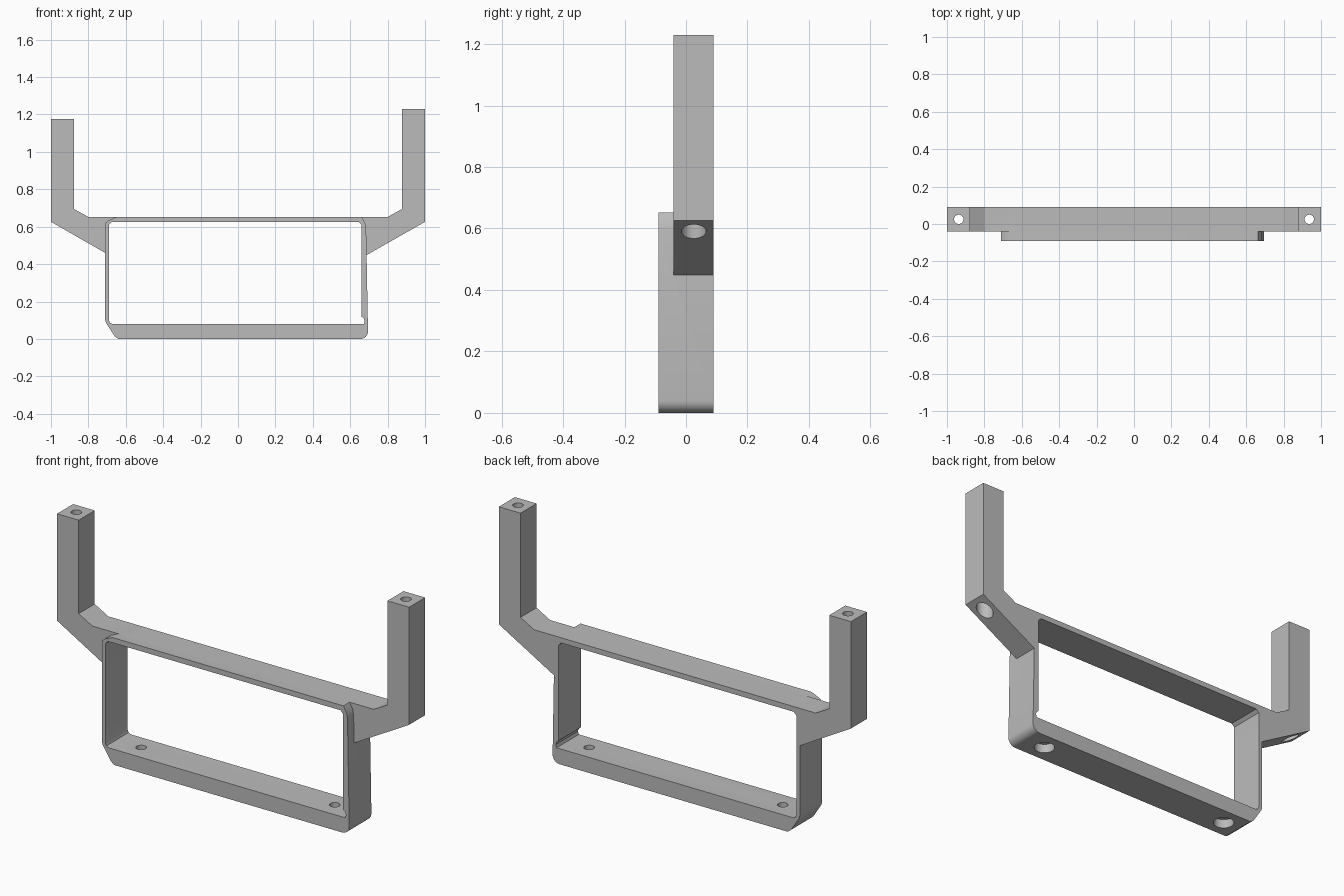
import bpy
import bmesh
import math
from mathutils import Matrix

if "Cube" in bpy.data.objects:
    bpy.data.objects.remove(bpy.data.objects["Cube"], do_unlink=True)

grey = bpy.data.materials.new("plain grey")
grey.use_nodes = True
COLOUR = (0.5, 0.5, 0.5, 1)
grey.diffuse_color = COLOUR
grey.node_tree.nodes["Principled BSDF"].inputs["Base Color"].default_value = COLOUR

FRONT, STEP, BACK = -0.09, -0.04, 0.09


def finish(name, bm):
    bmesh.ops.recalc_face_normals(bm, faces=bm.faces)
    mesh = bpy.data.meshes.new(name)
    bm.to_mesh(mesh)
    bm.free()
    mesh.materials.append(grey)
    obj = bpy.data.objects.new(name, mesh)
    bpy.context.collection.objects.link(obj)
    return obj


def prism(name, outline, y0, y1):
    """Extrude an x-z outline from y0 to y1."""
    bm = bmesh.new()
    face = bm.faces.new([bm.verts.new((x, y0, z)) for x, z in outline])
    new = bmesh.ops.extrude_face_region(bm, geom=[face])["geom"]
    bmesh.ops.translate(bm, vec=(0, y1 - y0, 0),
                        verts=[v for v in new if isinstance(v, bmesh.types.BMVert)])
    return finish(name, bm)


def bore(name, x, y, z0, z1, radius):
    bm = bmesh.new()
    bmesh.ops.create_cone(bm, cap_ends=True, segments=32, radius1=radius, radius2=radius,
                          depth=z1 - z0, matrix=Matrix.Translation((x, y, (z0 + z1) / 2)))
    return finish(name, bm)


def combine(target, tool, operation):
    mod = target.modifiers.new(operation.title(), 'BOOLEAN')
    mod.operation, mod.solver, mod.object = operation, 'EXACT', tool
    bpy.context.view_layer.objects.active = target
    bpy.ops.object.modifier_apply(modifier=mod.name)
    bpy.data.objects.remove(tool, do_unlink=True)


def arc(cx, cz, r, start, end, steps=6):
    return [(cx + r * math.cos(math.radians(start + (end - start) * i / steps)),
             cz + r * math.sin(math.radians(start + (end - start) * i / steps)))
            for i in range(steps + 1)]


# Frame: chamfered on one lower corner, rounded on the other
outer = ([(-0.71, 0.62), (-0.71, 0.1), (-0.705, 0.085), (-0.66, 0.015), (-0.64, 0)]
         + arc(0.655, 0.04, 0.04, -90, 0)
         + [(0.685, 0.59), (0.68, 0.62), (0.662, 0.652), (-0.65, 0.652), (-0.69, 0.635)])
bracket = prism("mounting_bracket", outer, FRONT, BACK)

# Side arms with upright posts
for side, root, low, top in ((-1, 0.71, 0.46, 1.175), (1, 0.685, 0.447, 1.23)):
    arm = [(0.6, 0.652), (0.8, 0.652), (0.877, 0.695), (0.877, top),
           (1, top), (1, 0.626), (root, low), (0.6, low)]
    combine(bracket, prism("arm", [(side * x, z) for x, z in arm], STEP, BACK), 'UNION')

# Rectangular opening with small corner details
inner = [(-0.69, 0.61), (-0.69, 0.1), (-0.685, 0.086), (-0.67, 0.08), (0.672, 0.08),
         (0.677, 0.095), (0.673, 0.108), (0.66, 0.12), (0.66, 0.61), (0.645, 0.625), (-0.675, 0.625)]
combine(bracket, prism("opening", inner, -0.2, 0.2), 'DIFFERENCE')

# Counterbored screw holes in the posts and the base
for side in (-1, 1):
    for x, y, z0, step, z1, wide in ((0.937, 0.025, 0.4, 0.75, 1.4, 0.04),
                                     (0.55, 0, -0.1, 0.045, 0.2, 0.048)):
        combine(bracket, bore("screw_hole", side * x, y, z0, z1, 0.025), 'DIFFERENCE')
        combine(bracket, bore("head_recess", side * x, y, z0, step, wide), 'DIFFERENCE')

bpy.ops.object.select_all(action='DESELECT')
bracket.select_set(True)
bpy.context.view_layer.objects.active = bracket
bpy.ops.object.shade_smooth_by_angle(angle=math.radians(25))
